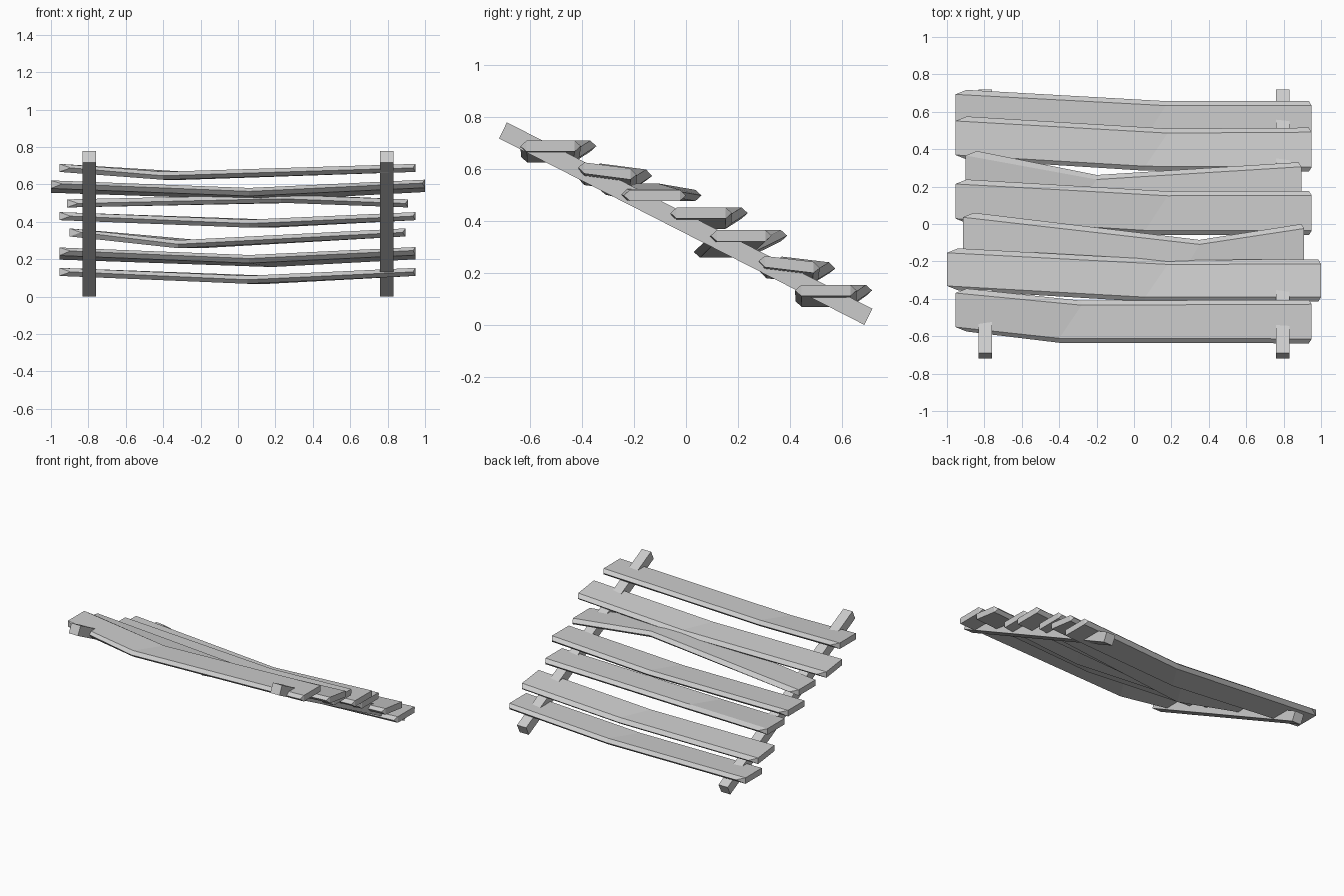
import bpy, bmesh, math
from mathutils import Vector

if "Cube" in bpy.data.objects:
    bpy.data.objects.remove(bpy.data.objects["Cube"])

THICK = 0.043      # plank thickness
EDGE = 0.024       # how far the pointed edge stands out past the flat top
SKEW = 0.12        # the bend runs slightly diagonally across each plank


def make_object(name, bm):
    bmesh.ops.recalc_face_normals(bm, faces=bm.faces)
    mesh = bpy.data.meshes.new(name)
    bm.to_mesh(mesh)
    bm.free()
    obj = bpy.data.objects.new(name, mesh)
    bpy.context.collection.objects.link(obj)
    return obj


def ring(bm, xf, xb, y0, y1, ztop, tilt, inset=0.0):
    """Six-sided section: flat top and bottom, pointed front and back edges."""
    mid = (y0 + y1) / 2
    h = THICK / 2
    pts = [(xf, y0 + EDGE, h), (xf + inset, y0, 0), (xf, y0 + EDGE, -h),
           (xb, y1 - EDGE, -h), (xb + inset, y1, 0), (xb, y1 - EDGE, h)]
    return [bm.verts.new((x, y, ztop - h + z + tilt * (y - mid))) for x, y, z in pts]


def plank(name, left, bend, right, tilt=0.0):
    """left, bend and right are each (x, front y, back y, top z)."""
    bm = bmesh.new()
    rings = [
        ring(bm, left[0], left[0], *left[1:], tilt, 0.06),
        ring(bm, bend[0] - SKEW, bend[0], *bend[1:], tilt),
        ring(bm, right[0], right[0], *right[1:], tilt, -0.015),
    ]
    for a, b in zip(rings, rings[1:]):
        for i in range(6):
            j = (i + 1) % 6
            bm.faces.new((a[i], a[j], b[j], b[i]))
    # worn ends: flat middle with clipped corners
    for r in (rings[0], rings[2]):
        bm.faces.new((r[0], r[2], r[3], r[5]))
        bm.faces.new((r[0], r[1], r[2]))
        bm.faces.new((r[3], r[4], r[5]))
    return make_object(name, bm)


# sloping side rails
profile = [(-0.69, 0.78), (-0.72, 0.718), (0.687, 0.0), (0.718, 0.062)]
for side, cx in (("left", -0.795), ("right", 0.795)):
    bm = bmesh.new()
    face = bm.faces.new([bm.verts.new((cx - 0.036, y, z)) for y, z in profile])
    ext = bmesh.ops.extrude_face_region(bm, geom=[face])
    verts = [v for v in ext["geom"] if isinstance(v, bmesh.types.BMVert)]
    bmesh.ops.translate(bm, verts=verts, vec=Vector((0.072, 0, 0)))
    make_object(side + "_rail", bm)

# seven warped planks, from the high front to the low back
planks = [
    ((-0.955, -0.575, -0.345, 0.71), (-0.28, -0.635, -0.41, 0.668), (0.95, -0.638, -0.405, 0.71), 0),
    ((-1.0, -0.355, -0.13, 0.61), (0.18, -0.415, -0.192, 0.57), (1.0, -0.415, -0.19, 0.614), -0.13),
    ((-0.915, -0.175, 0.06, 0.52), (0.35, -0.335, -0.085, 0.545), (0.91, -0.24, 0.0, 0.52), 0),
    ((-0.955, 0.005, 0.238, 0.452), (0.18, -0.058, 0.175, 0.412), (0.95, -0.06, 0.177, 0.452), 0),
    ((-0.9, 0.15, 0.39, 0.365), (-0.2, 0.03, 0.262, 0.302), (0.895, 0.095, 0.33, 0.365), 0),
    ((-0.955, 0.345, 0.575, 0.252), (0.18, 0.285, 0.51, 0.212), (0.95, 0.28, 0.515, 0.254), -0.12),
    ((-0.955, 0.485, 0.717, 0.154), (0.17, 0.422, 0.657, 0.112), (0.95, 0.42, 0.657, 0.154), 0),
]
for i, data in enumerate(planks, 1):
    plank(f"plank_{i}", *data)
